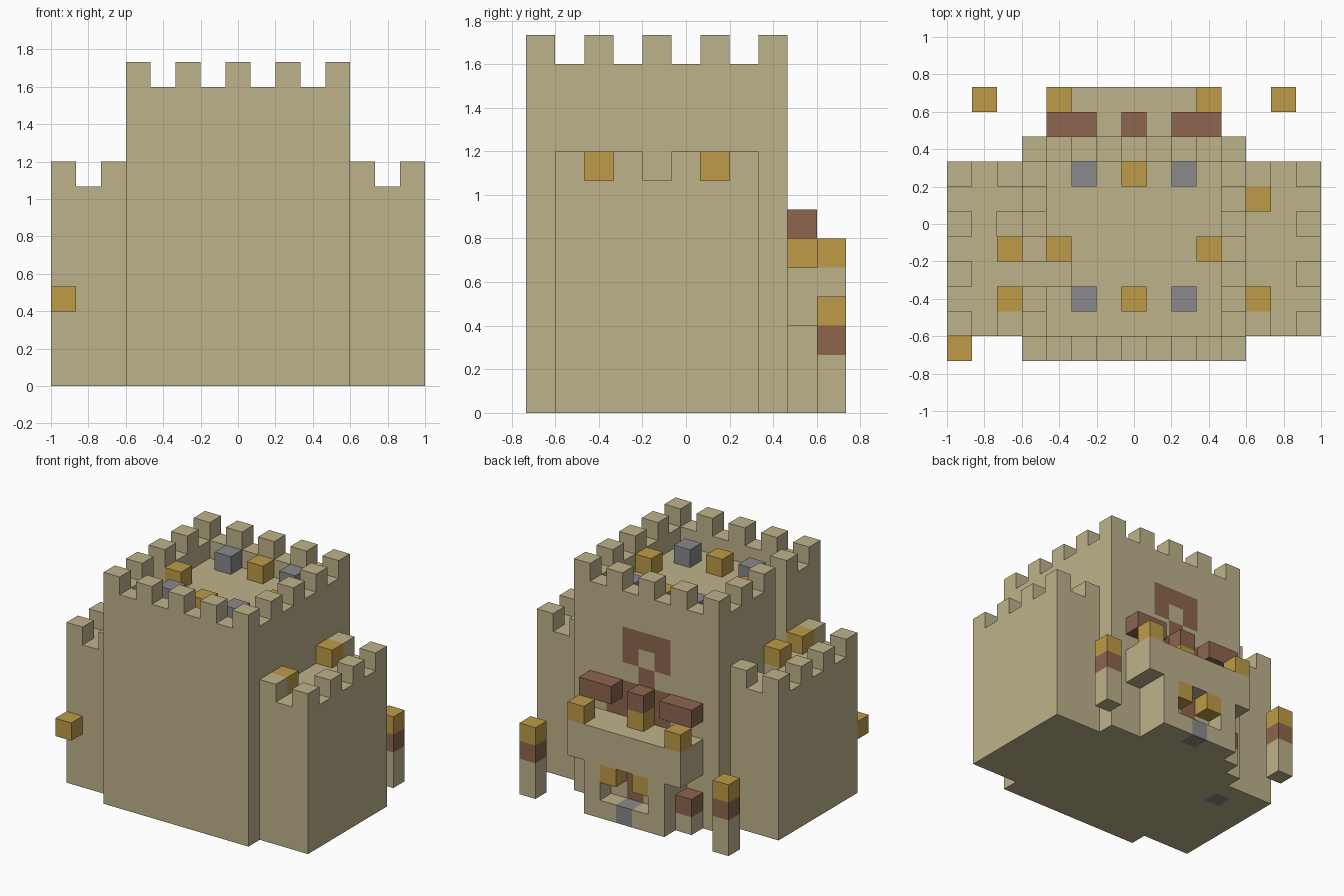
import bpy, bmesh
from mathutils import Vector

if "Cube" in bpy.data.objects:
    bpy.data.objects.remove(bpy.data.objects["Cube"], do_unlink=True)

U = 2 / 15                      # edge of one block
OFFSET = Vector((7.5, 5.5, 0))  # block-grid centre


def material(name, rgb):
    m = bpy.data.materials.new(name)
    m.use_nodes = True
    m.diffuse_color = (*rgb, 1)
    m.node_tree.nodes["Principled BSDF"].inputs["Base Color"].default_value = (*rgb, 1)
    return m


STONE, GOLD, WOOD, IRON = range(4)
MATS = [material("sandstone", (0.515, 0.448, 0.258)),
        material("torch_gold", (0.515, 0.33, 0.062)),
        material("wood_brown", (0.27, 0.133, 0.076)),
        material("iron_grey", (0.253, 0.248, 0.262))]

cells = {}  # block position -> (part, colour)


def fill(part, xs, ys, zs, colour=STONE):
    """Fill inclusive block ranges; a plain number means one block."""
    spans = [(s, s) if isinstance(s, int) else s for s in (xs, ys, zs)]
    for x in range(spans[0][0], spans[0][1] + 1):
        for y in range(spans[1][0], spans[1][1] + 1):
            for z in range(spans[2][0], spans[2][1] + 1):
                if part is None:
                    cells.pop((x, y, z), None)
                else:
                    cells[x, y, z] = (part, colour)


def carve(xs, ys, zs):
    fill(None, xs, ys, zs)


# Keep with a sunken roof and battlements
fill("keep", (3, 11), (0, 8), (0, 11))
carve((4, 10), (1, 7), 11)
for n in range(0, 9, 2):
    for y in (0, 8):
        fill("keep", 3 + n, y, 12)
    for x in (3, 11):
        fill("keep", x, n, 12)

# Side wings with battlements
for name, x0, outer in (("right_wing", 0, 0), ("left_wing", 12, 14)):
    fill(name, (x0, x0 + 2), (1, 7), (0, 7))
    for y in range(1, 8, 2):
        fill(name, outer, y, 8)
    for x in (x0, x0 + 2):
        for y in (1, 7):
            fill(name, x, y, 8)

# Doorway slot from the roof to the wing, and the wing hatch
carve((3, 4), 3, (8, 11))
carve(2, 5, 7)
fill("right_wing", 2, 6, 0, IRON)

# Roof lamps and grates
for x, y in ((4, 4), (10, 4), (7, 7), (7, 2)):
    fill("roof_lamps", x, y, 11, GOLD)
for x in (5, 9):
    for y in (2, 7):
        fill("roof_grates", x, y, 11, IRON)

# Wall torches
for x, y in ((2, 2), (2, 4), (12, 2), (12, 6)):
    fill("wing_torches", x, y, 8, GOLD)
fill("front_torch", 0, 0, 3, GOLD)

# Gatehouse with a wider upper storey
fill("gatehouse", (5, 9), (9, 10), (0, 2))
fill("gatehouse", (4, 10), (9, 10), (3, 4))
carve((6, 8), 10, (1, 2))
fill("gatehouse", 7, 10, 0, IRON)
fill("gate_door", 7, 9, (1, 2), WOOD)
for x in (6, 8):
    fill("gate_lamps", x, 10, 2, GOLD)
for x in (4, 10):
    fill("gatehouse_lamps", x, 10, 5, GOLD)

# Wooden canopies, central lamp and side bollard
for xs in ((4, 5), (9, 10), (7, 7)):
    fill("canopies", xs, 9, 6, WOOD)
fill("balcony_lamp", 7, 9, 5, GOLD)
fill("bollard", 4, 9, 0)
fill("bollard", 4, 9, 1, WOOD)

# Brown emblem and balcony door set in the back wall
fill("keep", (6, 8), 8, (8, 9), WOOD)
fill("keep", 7, 8, 8, STONE)
fill("keep", 7, 8, 7, WOOD)
fill("keep", (6, 8), 8, (5, 6), WOOD)
fill("keep", 9, 8, 5, WOOD)

# Free-standing torch posts
for name, x in (("right_post", 1), ("left_post", 13)):
    fill(name, x, 10, (0, 1))
    fill(name, x, 10, 2, WOOD)
    fill(name, x, 10, 3, GOLD)


def build(part):
    """Mesh the exposed faces of one part."""
    bm = bmesh.new()
    for pos, (owner, colour) in cells.items():
        if owner != part:
            continue
        for axis in range(3):
            for side in (0, 1):
                n = list(pos)
                n[axis] += 2 * side - 1
                if tuple(n) in cells:
                    continue
                base = Vector(pos)
                base[axis] += side
                a, b = Vector(), Vector()
                a[(axis + 1) % 3] = b[(axis + 2) % 3] = 1
                loop = [base, base + a, base + a + b, base + b]
                if not side:
                    loop.reverse()
                f = bm.faces.new([bm.verts.new((p - OFFSET) * U) for p in loop])
                f.material_index = colour
    bmesh.ops.remove_doubles(bm, verts=bm.verts, dist=U / 100)
    bmesh.ops.dissolve_limit(bm, angle_limit=0.01, verts=bm.verts,
                             edges=bm.edges, delimit={'MATERIAL'})
    mesh = bpy.data.meshes.new(part)
    for m in MATS:
        mesh.materials.append(m)
    bm.to_mesh(mesh)
    bm.free()
    bpy.context.collection.objects.link(bpy.data.objects.new(part, mesh))


for part in sorted({owner for owner, _ in cells.values()}):
    build(part)
